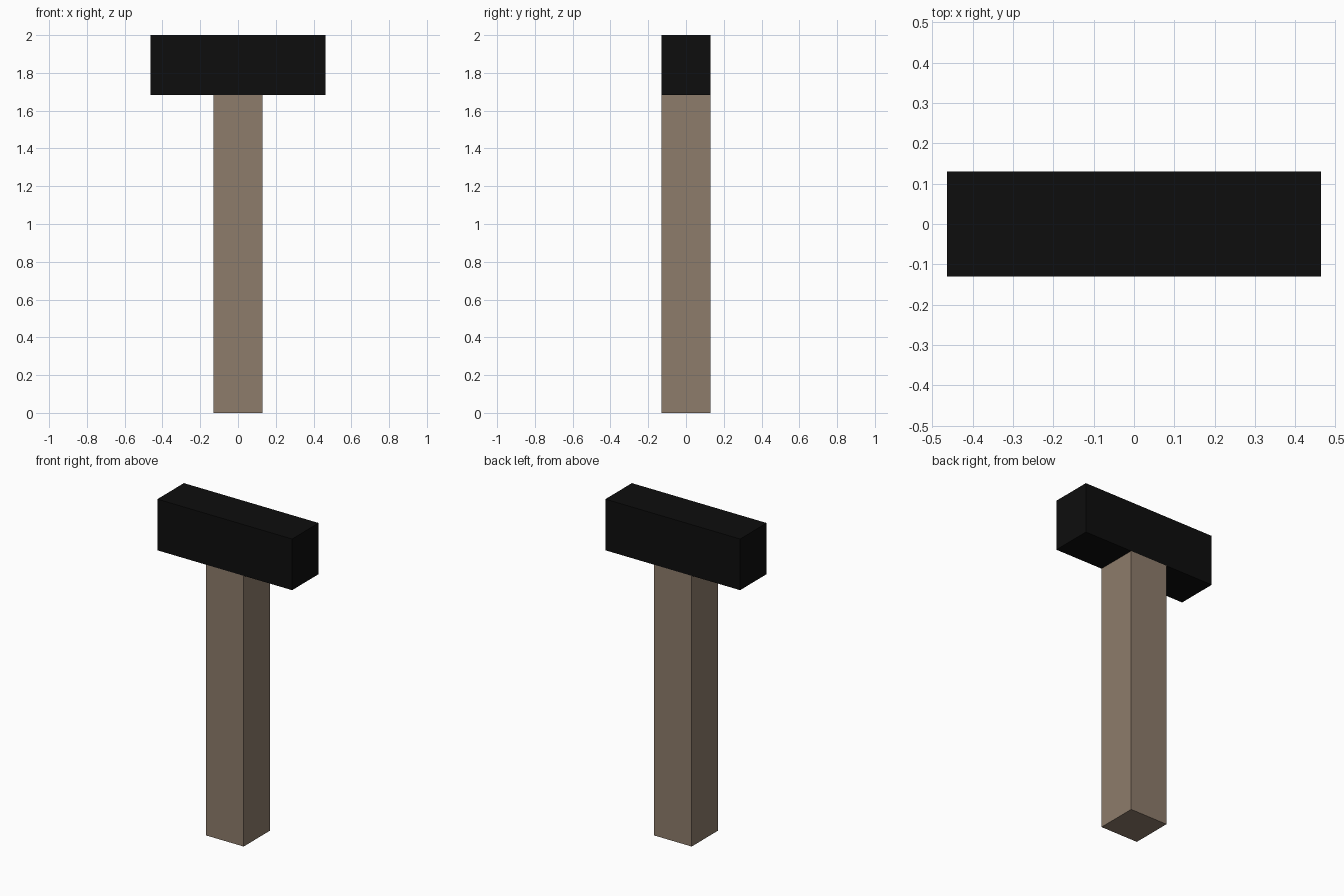
import bpy

if "Cube" in bpy.data.objects:
    bpy.data.objects.remove(bpy.data.objects["Cube"])


def material(name, rgb):
    m = bpy.data.materials.new(name)
    m.diffuse_color = (*rgb, 1.0)
    m.use_nodes = True
    m.node_tree.nodes["Principled BSDF"].inputs["Base Color"].default_value = m.diffuse_color
    return m


def box(name, size, z_bottom, mat):
    """Box centred on x and y, with its base at z_bottom."""
    bpy.ops.mesh.primitive_cube_add(size=1, location=(0, 0, z_bottom + size[2] / 2))
    ob = bpy.context.object
    ob.name = name
    ob.scale = size
    bpy.ops.object.transform_apply(location=True, rotation=False, scale=True)
    ob.data.materials.append(mat)
    return ob


wood = material("grey brown wood", (0.27, 0.202, 0.147))
black = material("black iron", (0.0043, 0.0043, 0.0043))

thickness = 0.26
head_bottom = 1.682

# Square handle, flush with the head front and back
box("handle", (thickness, thickness, head_bottom), 0.0, wood)
# Hammer head across the top
box("head", (0.926, thickness, 2.0 - head_bottom), head_bottom, black)
